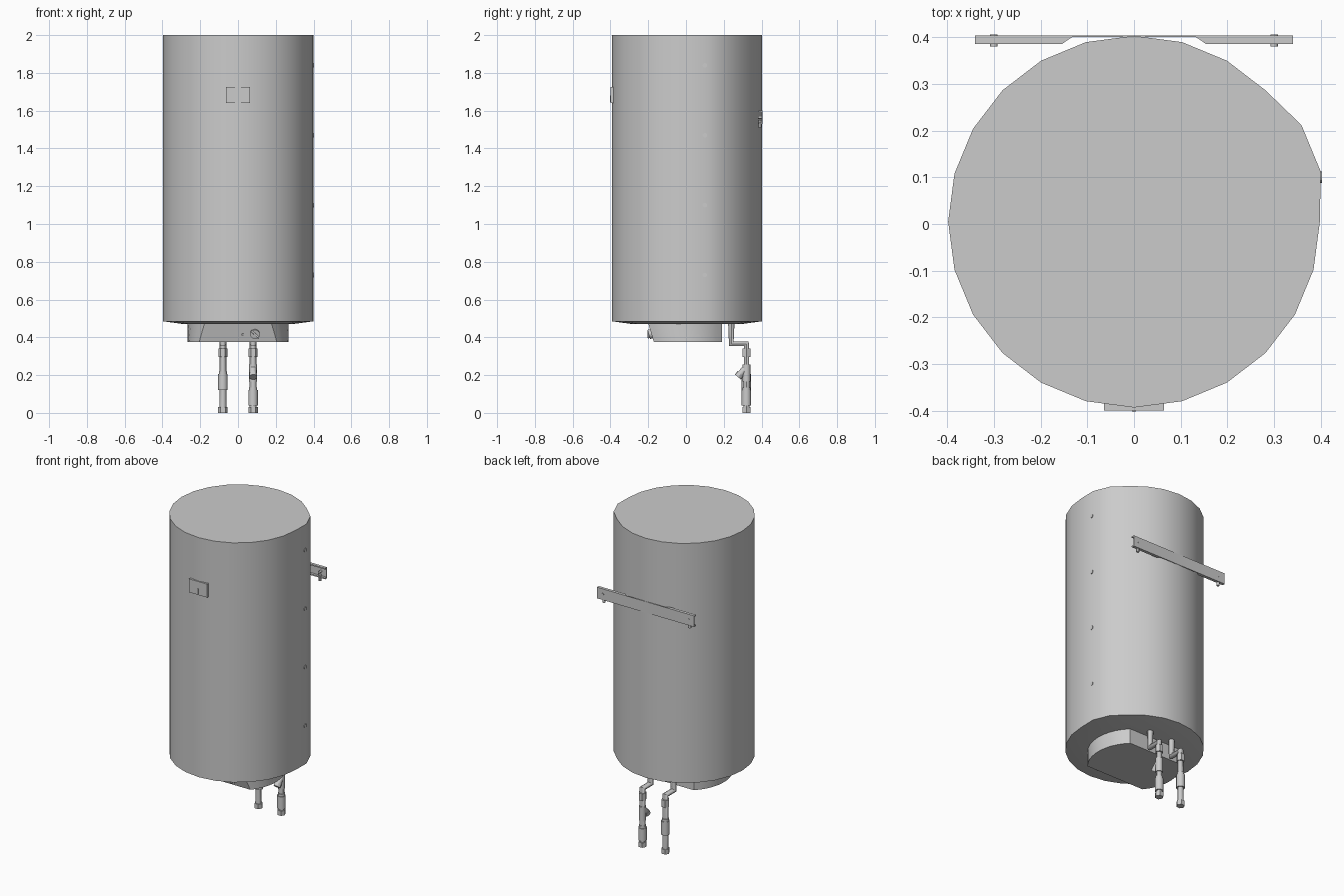
import bpy, bmesh
from math import sin, cos, radians, pi, sqrt, asin
from mathutils import Vector

cube = bpy.data.objects.get("Cube")
if cube:
    bpy.data.objects.remove(cube, do_unlink=True)

grey = bpy.data.materials.new("light grey enamel")
grey.use_nodes = True
colour = (0.6, 0.6, 0.6, 1)
grey.diffuse_color = colour
grey.node_tree.nodes["Principled BSDF"].inputs["Base Color"].default_value = colour


def finish(name, bm):
    bmesh.ops.recalc_face_normals(bm, faces=bm.faces)
    mesh = bpy.data.meshes.new(name)
    bm.to_mesh(mesh)
    bm.free()
    mesh.materials.append(grey)
    ob = bpy.data.objects.new(name, mesh)
    bpy.context.collection.objects.link(ob)
    bpy.ops.object.select_all(action='DESELECT')
    ob.select_set(True)
    bpy.context.view_layer.objects.active = ob
    bpy.ops.object.shade_smooth_by_angle(angle=radians(30))
    return ob


def loft(name, rings):
    """Skin a list of equal-length point loops and cap both ends."""
    bm = bmesh.new()
    loops = [[bm.verts.new(p) for p in ring] for ring in rings]
    n = len(loops[0])
    for a, b in zip(loops, loops[1:]):
        for i in range(n):
            j = (i + 1) % n
            bm.faces.new((a[i], a[j], b[j], b[i]))
    bm.faces.new(loops[0])
    bm.faces.new(loops[-1])
    return finish(name, bm)


def box(name, x, y, z):
    return loft(name, [[(x[0], y[0], h), (x[1], y[0], h), (x[1], y[1], h), (x[0], y[1], h)]
                       for h in z])


def rod(name, start, end, r, sides=16):
    """Cylinder between two points."""
    start, end = Vector(start), Vector(end)
    turn = (end - start).to_track_quat('Z', 'Y')
    circle = [turn @ Vector((r * cos(2 * pi * i / sides), r * sin(2 * pi * i / sides), 0))
              for i in range(sides)]
    return loft(name, [[p + c for c in circle] for p in (start, end)])


def pipe(name, points, r):
    """Mitred round pipe along a path."""
    curve = bpy.data.curves.new(name, 'CURVE')
    curve.dimensions = '3D'
    curve.bevel_depth = r
    curve.bevel_resolution = 3
    curve.use_fill_caps = True
    spline = curve.splines.new('POLY')
    spline.points.add(len(points) - 1)
    for p, co in zip(spline.points, points):
        p.co = (*co, 1)
    curve.materials.append(grey)
    ob = bpy.data.objects.new(name, curve)
    bpy.context.collection.objects.link(ob)
    bpy.ops.object.select_all(action='DESELECT')
    ob.select_set(True)
    bpy.context.view_layer.objects.active = ob
    bpy.ops.object.convert(target='MESH')
    bpy.ops.object.shade_smooth_by_angle(angle=radians(40))


# Tank jacket, its sheet overlapping on the left side
R, CY = 0.398, 0.005


def jacket_ring(z, scale=1):
    ring = []
    for i in range(24):
        r = scale * (R + (0.016 if i in (1, 2) else 0))
        a = radians(15 * i)
        ring.append((r * cos(a), CY + r * sin(a), z))
    return ring


loft("tank_jacket", [jacket_ring(0.47, 0.72), jacket_ring(0.485), jacket_ring(2)])

# Flat screws down the jacket seam
for i in range(4):
    z = 0.73 + 0.37 * i
    rod(f"seam_screw_{i + 1}", (0.392, 0.1, z), (0.403, 0.1, z), 0.012, 12)

# Control cover: round shell cut flat at the back and sloped at the front
CR, BACK = 0.267, 0.19


def cover_ring(z, front):
    ring = []
    for side in (1, -1):
        a0, a1 = asin(front / CR), asin(BACK / CR)
        arc = [a0 + (a1 - a0) * i / 10 for i in range(11)]
        for a in arc[::side]:
            ring.append((side * CR * cos(a), CR * sin(a), z))
    return ring


loft("control_cover", [cover_ring(0.375, -0.17), cover_ring(0.475, -0.2)])

# Thermostat knob with pointer, and a small lamp
rod("thermostat_knob", (0.09, -0.18, 0.42), (0.09, -0.197, 0.415), 0.025, 20)
pipe("knob_pointer", [(0.07, -0.198, 0.435), (0.11, -0.198, 0.398)], 0.005)
rod("cover_lamp", (0.025, -0.18, 0.415), (0.025, -0.189, 0.413), 0.006, 10)

# Display plate on the front with a small indicator
box("display_plate", (-0.064, 0.064), (-0.399, -0.37), (1.64, 1.725))
box("display_indicator", (-0.003, 0.003), (-0.403, -0.39), (1.645, 1.68))

# Water pipes with their stacked fittings: bottom, top, radius, sides
PY = 0.32
fittings = {
    "hot": (-0.08, [(0, 0.03, 0.025, 6), (0.12, 0.205, 0.025, 16),
                    (0.205, 0.22, 0.021, 16), (0.295, 0.34, 0.024, 6)]),
    "cold": (0.08, [(0, 0.03, 0.025, 6), (0.04, 0.12, 0.025, 16),
                    (0.12, 0.135, 0.021, 16), (0.165, 0.255, 0.021, 16),
                    (0.295, 0.34, 0.024, 6)]),
}
for label, (x, stack) in fittings.items():
    pipe(f"{label}_pipe", [(x, 0.24, 0.48), (x, 0.24, 0.365),
                           (x, PY, 0.365), (x, PY, 0.01)], 0.018)
    for i, (z0, z1, r, sides) in enumerate(stack):
        rod(f"{label}_fitting_{i + 1}", (x, PY, z0), (x, PY, z1), r, sides)

# Slanted safety valve branch on the cold pipe
rod("safety_branch", (0.08, PY, 0.24), (0.08, 0.283, 0.2), 0.018)
rod("safety_cap", (0.08, 0.29, 0.208), (0.08, 0.275, 0.19), 0.021, 12)

# Wall bracket: thin back plate with flanged ends
box("bracket_plate", (-0.34, 0.34), (0.4, 0.404), (1.53, 1.6))
for side, word in ((1, "left"), (-1, "right")):
    for part, z0, z1 in (("upper", 1.592, 1.6), ("lower", 1.53, 1.538)):
        outline = [(0.13, 0.402), (0.155, 0.385), (0.34, 0.385), (0.34, 0.402)]
        loft(f"bracket_{part}_flange_{word}",
             [[(side * x, y, z) for x, y in outline] for z in (z0, z1)])
    rod(f"bracket_bolt_{word}", (side * 0.3, 0.391, 1.51), (side * 0.3, 0.391, 1.55), 0.009, 12)
    rod(f"bracket_screw_{word}", (side * 0.3, 0.38, 1.565), (side * 0.3, 0.406, 1.565), 0.008, 12)
